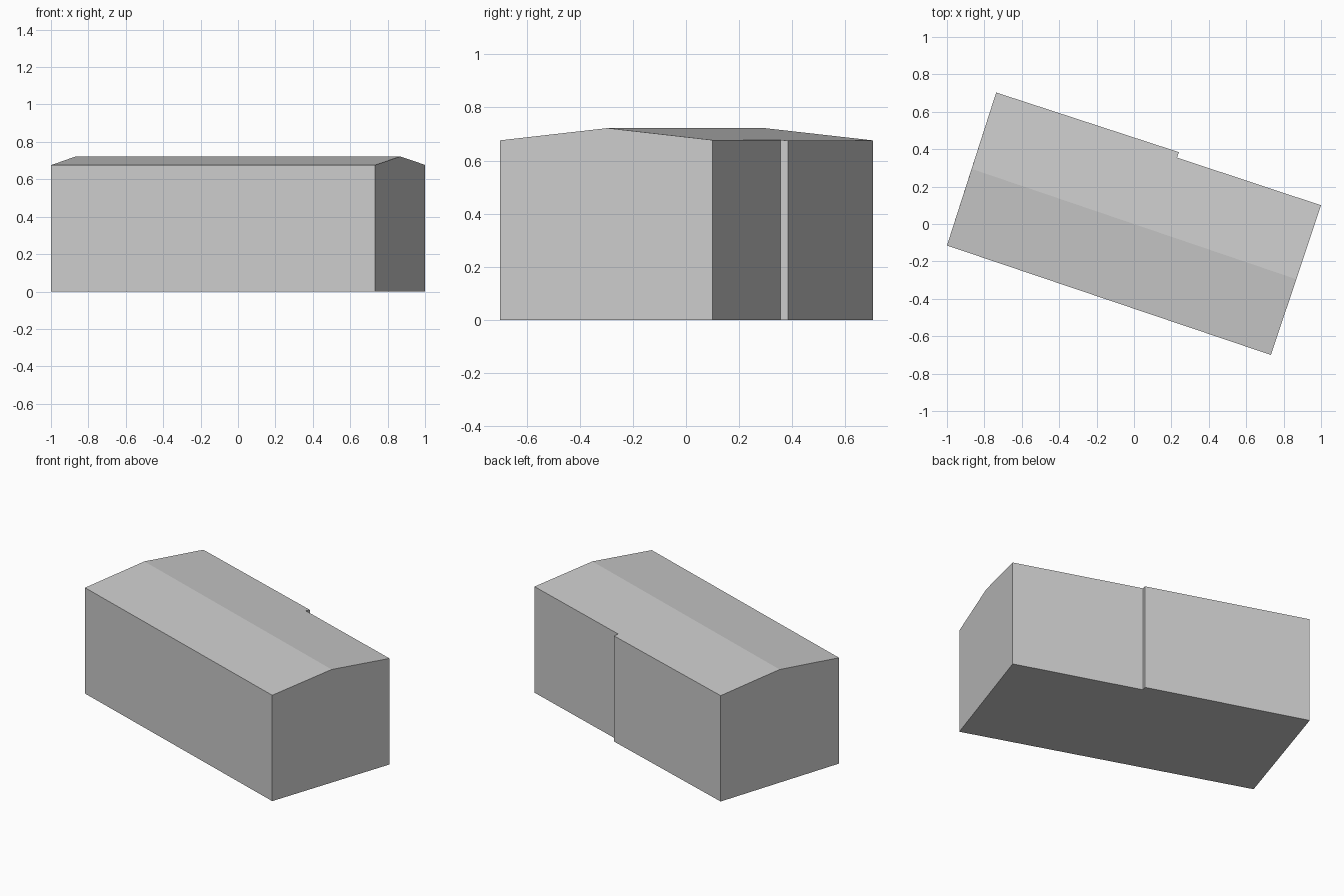
import bpy, bmesh
from mathutils import Vector

cube = bpy.data.objects.get("Cube")
if cube:
    bpy.data.objects.remove(cube, do_unlink=True)

# Single plain grey
grey = bpy.data.materials.new("plain_grey")
grey.use_nodes = True
colour = (0.6, 0.6, 0.6, 1)
grey.diffuse_color = colour
grey.node_tree.nodes["Principled BSDF"].inputs["Base Color"].default_value = colour

# Footprint, anticlockwise, with the ridge ends on the gables and a small step in the back wall
ridge_left, ridge_right = Vector((-0.868, 0.295)), Vector((0.868, -0.295))
footprint = [(-1, -0.115), (0.732, -0.7), ridge_right, (1, 0.1),
             (0.23, 0.355), (0.24, 0.384), (-0.737, 0.703), ridge_left]
RIDGE_HEIGHT, PITCH = 0.722, 0.108
across = (ridge_right - ridge_left).orthogonal().normalized()


def roof_height(x, y):
    return RIDGE_HEIGHT - PITCH * abs(across.dot(Vector((x, y)) - ridge_left))


# Floor, walls and pitched roof as one closed shell
bm = bmesh.new()
floor = [bm.verts.new((x, y, 0)) for x, y in footprint]
eaves = [bm.verts.new((x, y, roof_height(x, y))) for x, y in footprint]
bm.faces.new(floor[::-1])
# Gable walls are single five-sided faces; the ridge ends sit only in the roof
corners = [i for i in range(len(footprint)) if i not in (2, 7)]
for i, j in zip(corners, corners[1:] + corners[:1]):
    peak = [eaves[k] for k in (2, 7) if (i, k) in ((1, 2), (6, 7))]
    bm.faces.new([floor[i], floor[j], eaves[j]] + peak + [eaves[i]])
bm.faces.new([eaves[i] for i in (0, 1, 2, 7)])
bm.faces.new([eaves[i] for i in (2, 3, 4, 5, 6, 7)])
bmesh.ops.dissolve_verts(bm, verts=[floor[2], floor[7]])
bmesh.ops.recalc_face_normals(bm, faces=bm.faces)

mesh = bpy.data.meshes.new("building")
bm.to_mesh(mesh)
bm.free()
mesh.materials.append(grey)
building = bpy.data.objects.new("building", mesh)
bpy.context.collection.objects.link(building)
